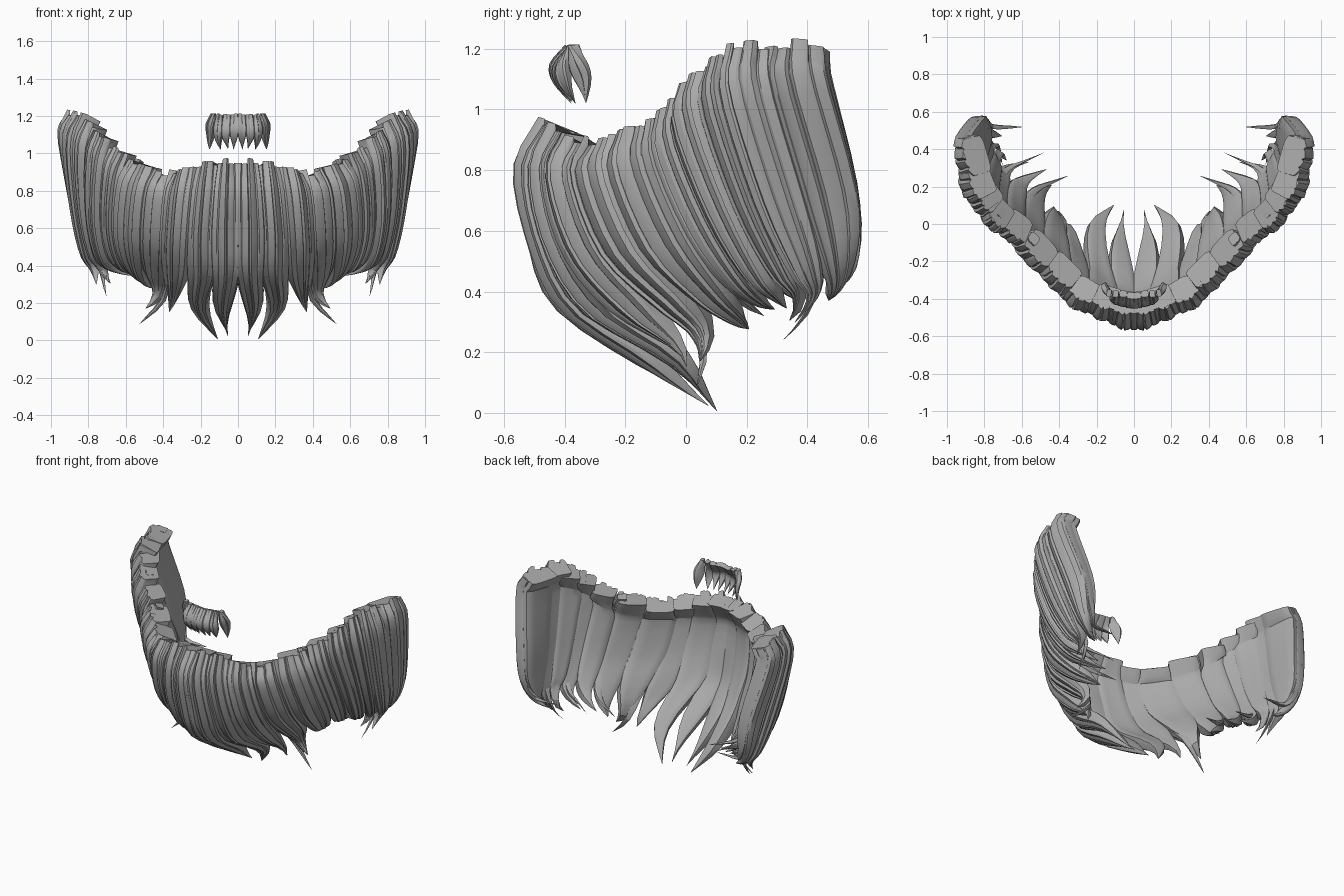
import bpy, bmesh, math, random
from mathutils import Vector

random.seed(4)
if "Cube" in bpy.data.objects:
    bpy.data.objects.remove(bpy.data.objects["Cube"])

hair = bpy.data.materials.new("hair_grey")
hair.use_nodes = True
grey = (0.4, 0.4, 0.4, 1)
hair.diffuse_color = grey
hair.node_tree.nodes["Principled BSDF"].inputs["Base Color"].default_value = grey

# Guide strands from chin to ear, each running from root to tip
BEARD = [
    [(0, -.48, .96), (0, -.57, .81), (0, -.53, .58), (0, -.45, .36), (.02, -.2, .17), (.04, .06, .04)],
    [(.18, -.45, .94), (.2, -.51, .8), (.22, -.46, .55), (.22, -.32, .33), (.23, -.05, .16), (.12, .09, 0)],
    [(.37, -.34, .89), (.41, -.38, .78), (.43, -.28, .52), (.43, -.1, .34), (.43, .01, .23), (.54, 0, .1)],
    [(.57, -.13, .97), (.63, -.14, .83), (.65, -.03, .57), (.61, .1, .4), (.53, .2, .32), (.37, .28, .29)],
    [(.74, .01, 1.1), (.78, -.01, .97), (.79, .1, .67), (.75, .22, .45), (.67, .3, .37), (.48, .35, .33)],
    [(.85, .17, 1.2), (.91, .16, 1.06), (.88, .27, .7), (.83, .37, .46), (.78, .4, .37), (.74, .3, .24)],
    [(.94, .45, 1.21), (.98, .46, 1.1), (.91, .56, .74), (.87, .57, .52), (.78, .55, .4), (.58, .57, .42)],
]
TUFT = [
    [(0, -.4, 1.21), (0, -.45, 1.15), (0, -.44, 1.09), (.01, -.38, 1.02)],
    [(.09, -.39, 1.21), (.1, -.43, 1.14), (.1, -.42, 1.08), (.08, -.37, 1.02)],
    [(.15, -.39, 1.21), (.18, -.35, 1.16), (.18, -.32, 1.1), (.18, -.32, 1.02)],
]


def spline(points, f):
    """Smooth curve through points, f from 0 to len - 1."""
    last = len(points) - 1
    i = max(0, min(int(f), last - 1))
    f -= i
    b, c = points[i], points[i + 1]
    a = points[i - 1] if i > 0 else b * 2 - c
    d = points[i + 2] if i + 2 <= last else c * 2 - b
    return b + (c - a) * f / 2 + (a * 2 - b * 5 + c * 4 - d) * (f * f / 2) \
        + (b * 3 - a - c * 3 + d) * (f ** 3 / 2)


def on_sheet(guides, s, t):
    s = max(0, min(s, len(guides) - 1))
    return spline([spline([Vector(p) for p in g], t * (len(g) - 1)) for g in guides], s)


def outward(guides, s, t):
    e = .02
    ds = on_sheet(guides, s + e, t) - on_sheet(guides, s - e, t)
    dt = on_sheet(guides, s, t + e) - on_sheet(guides, s, t - e)
    normal = dt.cross(ds).normalized()
    normal.z *= min(1, .3 + t * 3)      # keep the root caps level
    return normal.normalized()


def lock(name, guides, centre, half, length, thick, ridges, rows, inset=0):
    """Pointed lock: broad shallow ridges outside, smooth and full inside."""
    # cross-section entries: across, raise, depth, root lift
    section = []
    cuts = [-1 + 2 * k / ridges for k in range(ridges + 1)]
    cuts = [c + random.uniform(-.3, .3) / ridges if abs(c) < 1 else c for c in cuts]
    for a, b in zip(cuts, cuts[1:]):
        lift = random.uniform(-.1, .2) * thick
        side = random.choice((True, False))
        for u, h in ((.02, 0), (.2, 1 if side else .5), (.8, .5 if side else 1), (.98, .05)):
            section.append((a + (b - a) * u, h, 0, lift))
    for k in range(9):
        u = .97 - 1.94 * k / 8
        section.append((u, 0, .65 + .35 * math.sqrt(1 - u * u), 0))
    n = len(section)
    verts, faces = [], []
    for r in range(rows + 1):
        q = r / rows
        t = q * length
        width = half * (.9 + .1 * min(1, q * 6)) * max(.015, 1 - max(0, (q - .45) / .55) ** 1.9)
        body = thick * max(.02, 1 - q ** 3)
        normal = outward(guides, centre, max(.03, t))
        middle = on_sheet(guides, centre, t)
        for u, h, depth, lift in section:
            p = on_sheet(guides, centre + u * width, t)
            # level the root so that neighbouring locks step up
            p.z += (lift + .6 * (middle.z - p.z)) * max(0, 1 - q * 5)
            verts.append(p + normal * (body * (.12 * h - .17 * u * u - depth) - inset))
        if r:
            o = (r - 1) * n
            faces += [(o + i, o + (i + 1) % n, o + n + (i + 1) % n, o + n + i) for i in range(n)]
    faces += [tuple(range(n)), tuple(range(rows * n, rows * n + n))]
    mesh = bpy.data.meshes.new(name)
    mesh.from_pydata(verts, [], faces)
    bm = bmesh.new()
    bm.from_mesh(mesh)
    bmesh.ops.recalc_face_normals(bm, faces=bm.faces)
    bm.to_mesh(mesh)
    bm.free()
    mesh.materials.append(hair)
    ob = bpy.data.objects.new(name, mesh)
    bpy.context.collection.objects.link(ob)
    mirror = ob.modifiers.new("both_sides", 'MIRROR')
    mirror.use_mirror_merge = False
    bpy.ops.object.select_all(action='DESELECT')
    ob.select_set(True)
    bpy.context.view_layer.objects.active = ob
    bpy.ops.object.shade_smooth_by_angle(angle=math.radians(30))


# Main beard locks, alternately set back so that they overlap
for i, c in enumerate((.3, .95, 1.6, 2.2, 2.8, 3.4, 4, 4.55, 5.1, 5.65)):
    half = .37 if c > 5.5 or c < 1.2 else .35
    length = 1 if c < 1.2 else .86 if c < 2 else .92
    lock(f"beard_lock_{i + 1}", BEARD, c, half, length, .12, 4, 16, .012 * (i % 2))

# Thin wisps that curl out below the locks
for i, c in enumerate((2, 3, 4, 5, 5.9)):
    lock(f"beard_wisp_{i + 1}", BEARD, c, .13, 1, .05, 2, 16, .04)

# Small lip tuft
for i, c in enumerate((.2, .65, 1.15, 1.75)):
    lock(f"lip_tuft_{i + 1}", TUFT, c, .25, 1, .035, 2, 9, .004 * (i % 2))
